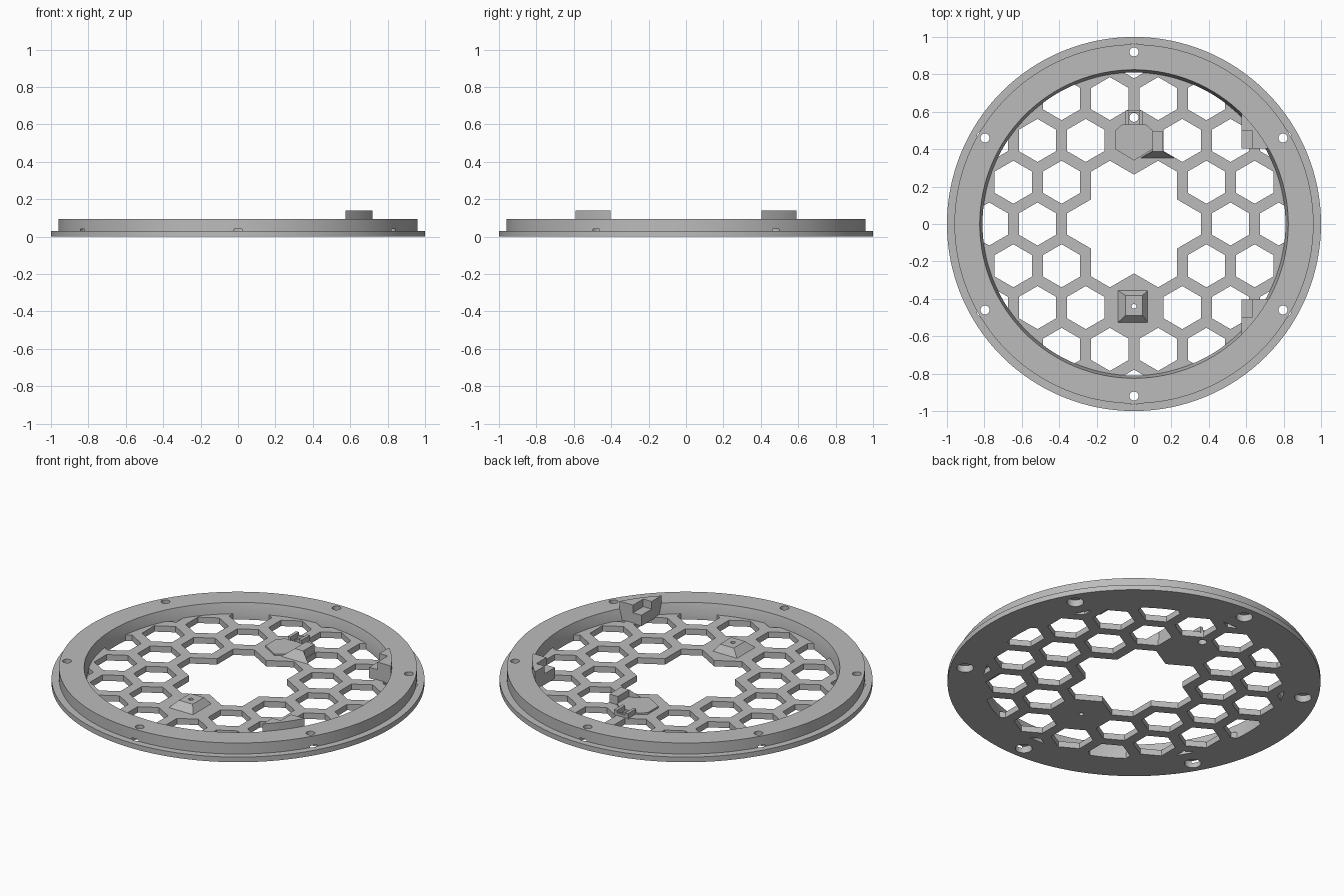
import bpy, bmesh
from math import sin, cos, pi, radians, sqrt, asin, acos

if "Cube" in bpy.data.objects:
    bpy.data.objects.remove(bpy.data.objects["Cube"])

grey = bpy.data.materials.new("grey_plastic")
grey.use_nodes = True
grey.diffuse_color = (0.5, 0.5, 0.5, 1)
grey.node_tree.nodes["Principled BSDF"].inputs["Base Color"].default_value = (0.5, 0.5, 0.5, 1)

PITCH = 0.258        # honeycomb spacing
HEX_R = 0.115        # honeycomb hole corner radius
ROW = PITCH * sqrt(3) / 2
PLATE_Z = 0.035
RIM_Z = 0.095
INNER_R = 0.825


def finish(name, bm):
    bmesh.ops.recalc_face_normals(bm, faces=bm.faces)
    mesh = bpy.data.meshes.new(name)
    bm.to_mesh(mesh)
    bm.free()
    mesh.materials.append(grey)
    obj = bpy.data.objects.new(name, mesh)
    bpy.context.collection.objects.link(obj)
    return obj


def add_loft(bm, low, high, z0, z1):
    """Solid between two outlines with the same number of points."""
    a = [bm.verts.new((x, y, z0)) for x, y in low]
    b = [bm.verts.new((x, y, z1)) for x, y in high]
    bm.faces.new(a[::-1])
    bm.faces.new(b)
    for i in range(len(a)):
        j = (i + 1) % len(a)
        bm.faces.new((a[i], a[j], b[j], b[i]))


def solid(name, pieces):
    """Each piece is (outline, z0, z1) or (low, high, z0, z1)."""
    bm = bmesh.new()
    for p in pieces:
        if len(p) == 3:
            add_loft(bm, p[0], p[0], p[1], p[2])
        else:
            add_loft(bm, *p)
    return finish(name, bm)


def circle(x, y, r, n, start=0.0):
    return [(x + r * cos(start + 2 * pi * i / n), y + r * sin(start + 2 * pi * i / n)) for i in range(n)]


def rect(x0, x1, y0, y1):
    return [(x0, y0), (x1, y0), (x1, y1), (x0, y1)]


def cut(target, cutter):
    mod = target.modifiers.new("cut", 'BOOLEAN')
    mod.operation = 'DIFFERENCE'
    mod.solver = 'EXACT'
    mod.object = cutter
    bpy.context.view_layer.objects.active = target
    bpy.ops.object.modifier_apply(modifier=mod.name)
    bpy.data.objects.remove(cutter)


def smooth(obj):
    bpy.ops.object.select_all(action='DESELECT')
    obj.select_set(True)
    bpy.context.view_layer.objects.active = obj
    bpy.ops.object.shade_smooth_by_angle(angle=radians(25))


# Stepped outer ring, turned from its cross-section
profile = [(0.81, 0), (1, 0), (1, 0.03), (0.96, 0.03), (0.96, RIM_Z), (INNER_R, RIM_Z), (0.81, PLATE_Z)]
bm = bmesh.new()
SEG = 128
rings = []
for i in range(SEG):
    a = 2 * pi * i / SEG
    rings.append([bm.verts.new((r * cos(a), r * sin(a), z)) for r, z in profile])
for i in range(SEG):
    p, q = rings[i], rings[(i + 1) % SEG]
    for k in range(len(profile)):
        m = (k + 1) % len(profile)
        bm.faces.new((p[k], q[k], q[m], p[m]))
outer_ring = finish("outer_ring", bm)

# Six screw holes, then their wider recesses underneath
spots = circle(0, 0, 0.92, 6, pi / 2)
cut(outer_ring, solid("screw_holes", [(circle(x, y, 0.024, 24), -0.05, 0.2) for x, y in spots]))
cut(outer_ring, solid("screw_recesses", [(circle(x, y, 0.045, 32), -0.05, 0.04) for x, y in spots]))
smooth(outer_ring)

# Honeycomb plate: ordinary cells, with two cells left solid for the mounts
plate = solid("honeycomb_plate", [(circle(0, 0, 0.818, SEG), 0, PLATE_Z)])
cells = []
for row in range(-4, 5):
    for col in range(-4, 5):
        x = (col + 0.5 * (row % 2)) * PITCH
        y = row * ROW
        d = sqrt(x * x + y * y)
        solid_cell = abs(x) < 0.01 and abs(row) == 2
        if PITCH * 1.1 < d < 0.95 and not solid_cell:
            cells.append((circle(x, y, HEX_R, 6, pi / 6), -0.05, 0.2))

# Central opening: seven cells merged into one flower outline
flower = []
for i in range(6):
    a = i * pi / 3
    for side in (-1, 1):
        b = a + side * pi / 6
        flower.append((PITCH * cos(a) + HEX_R * cos(b), PITCH * sin(a) + HEX_R * sin(b)))
    flower.append((0.264 * cos(a + pi / 6), 0.264 * sin(a + pi / 6)))
cells.append((flower, -0.05, 0.2))
cut(plate, solid("cell_cutter", cells))
cut(plate, solid("pin_holes", [(circle(0, 0.57, 0.024, 20), -0.05, 0.2),
                               (circle(0, -0.44, 0.013, 16), -0.05, 0.2)]))

# Tapered pedestal on the front solid cell
pedestal = solid("front_pedestal", [(rect(-0.09, 0.077, -0.53, -0.353),
                                     rect(-0.045, 0.045, -0.488, -0.382), 0.03, 0.075)])
cut(pedestal, solid("pedestal_hole", [(circle(0, -0.44, 0.013, 16), -0.05, 0.2)]))

# Rear mount: low pad, upright block, sloped brace and small pin bracket
pad = [(-0.1, 0.4), (0, 0.34), (0.1, 0.4), (0.1, 0.5), (0.06, 0.535), (-0.06, 0.535), (-0.1, 0.5)]
solid("rear_pad", [(pad, 0.03, 0.045)])
solid("rear_block", [(rect(0.1, 0.155, 0.39, 0.495), 0.0, 0.085)])
solid("rear_brace", [([(0.03, 0.35), (0.22, 0.35), (0.155, 0.392), (0.1, 0.392)],
                      [(0.1, 0.388), (0.155, 0.388), (0.155, 0.392), (0.1, 0.392)], 0.03, 0.085)])
walls = [(rect(s - 0.009, s + 0.009, 0.53, 0.607), 0.03, 0.065) for s in (-0.036, 0.036)]
walls.append((rect(-0.027, 0.027, 0.595, 0.607), 0.03, 0.05))
solid("pin_bracket", walls)

# Two corner blocks against the ring wall, each with a notch
X0, Y0 = 0.575, 0.405
a0, a1 = asin(Y0 / INNER_R), acos(X0 / INNER_R)
for s, label in ((-1, "front"), (1, "rear")):
    arc = [(INNER_R * cos(a0 + (a1 - a0) * i / 8), s * INNER_R * sin(a0 + (a1 - a0) * i / 8)) for i in range(9)]
    block = solid(label + "_corner_block", [([(X0, s * Y0)] + arc, 0.03, 0.14)])
    ys = sorted((s * 0.38, s * 0.5))
    cut(block, solid("notch", [(rect(0.5, 0.63, *ys), RIM_Z, 0.2)]))
